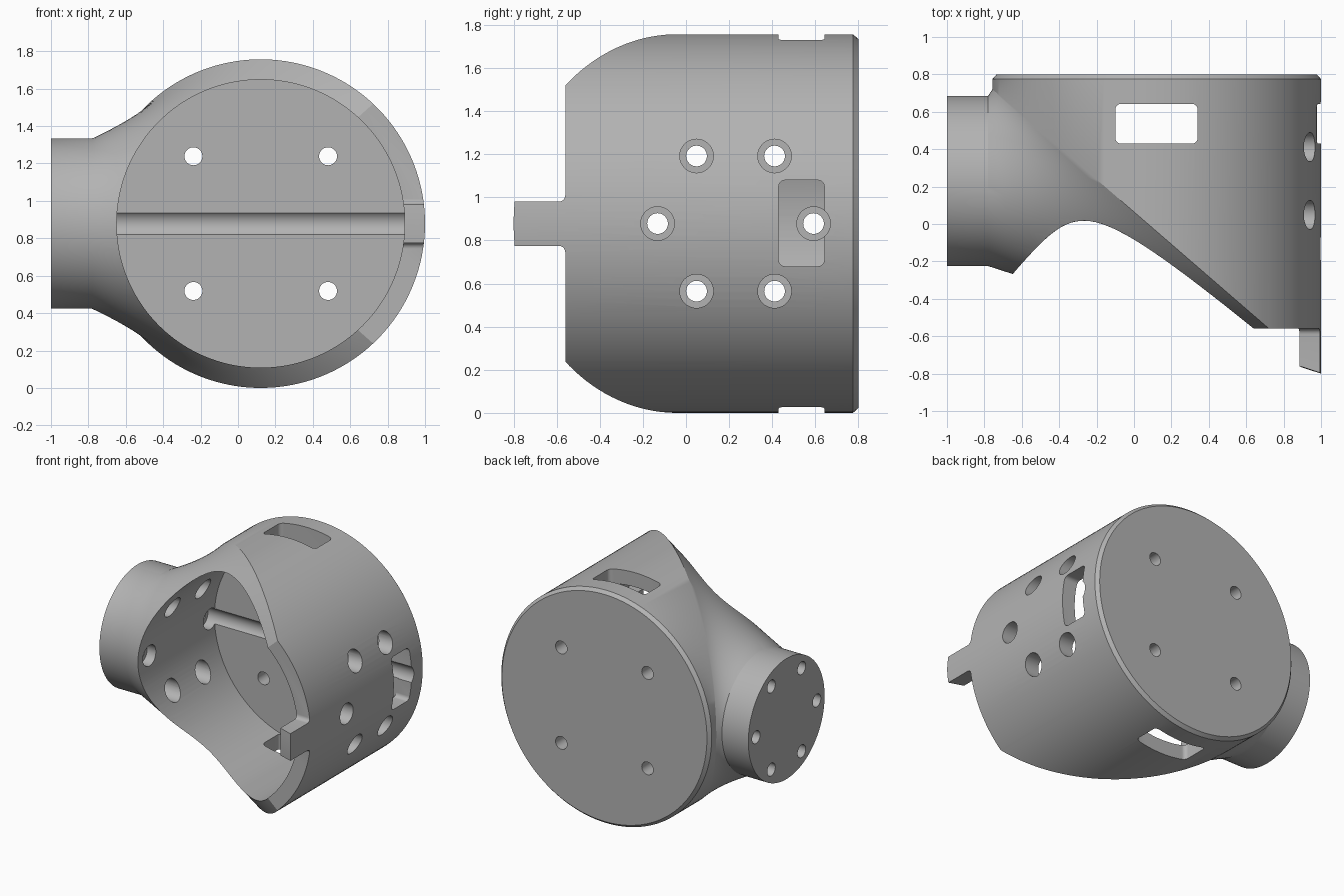
import bpy, bmesh, math
from mathutils import Vector

if "Cube" in bpy.data.objects:
    bpy.data.objects.remove(bpy.data.objects["Cube"])

# Main dimensions
CX, CZ, R = 0.1215, 0.8785, 0.8785      # cup axis (along y) and radius
BORE, FLOOR, BACK = 0.77, 0.645, 0.80   # cavity radius, cavity floor, rear face
TY, TR = 0.23, 0.455                    # side tube axis (along x) and radius
LIP = -0.56                             # flat front edge
SEG = 144

grey = bpy.data.materials.new("plain_grey")
grey.use_nodes = True
colour = (0.45, 0.45, 0.45, 1)
grey.diffuse_color = colour
grey.node_tree.nodes["Principled BSDF"].inputs["Base Color"].default_value = colour


def skin(name, rings):
    """Closed solid from a list of rings with equal point counts."""
    bm = bmesh.new()
    rows = [[bm.verts.new(p) for p in ring] for ring in rings]
    n = len(rows[0])
    for a, b in zip(rows, rows[1:]):
        for i in range(n):
            j = (i + 1) % n
            bm.faces.new((a[i], a[j], b[j], b[i]))
    bm.faces.new(rows[0])
    bm.faces.new(rows[-1])
    bmesh.ops.recalc_face_normals(bm, faces=bm.faces)
    mesh = bpy.data.meshes.new(name)
    bm.to_mesh(mesh)
    bm.free()
    mesh.materials.append(grey)
    obj = bpy.data.objects.new(name, mesh)
    bpy.context.scene.collection.objects.link(obj)
    return obj


def place(axis, along, u, v):
    """Point at a distance along an axis; u, v are the other axes in xyz order."""
    p = [u, v]
    p.insert(axis, along)
    return Vector(p)


def rod(name, axis, lo, hi, u, v, radius, seg=40):
    angles = [2 * math.pi * i / seg for i in range(seg)]
    return skin(name, [[place(axis, a, u + radius * math.cos(t), v + radius * math.sin(t))
                        for t in angles] for a in (lo, hi)])


def rounded_block(name, axis, lo, hi, u0, u1, v0, v1, r=0.03, steps=6):
    corners = ((u1 - r, v1 - r), (u0 + r, v1 - r), (u0 + r, v0 + r), (u1 - r, v0 + r))
    outline = []
    for k, (u, v) in enumerate(corners):
        for i in range(steps + 1):
            t = math.pi / 2 * (k + i / steps)
            outline.append((u + r * math.cos(t), v + r * math.sin(t)))
    return skin(name, [[place(axis, a, u, v) for u, v in outline] for a in (lo, hi)])


# Body: side tube, ruled flare to the slanted cup section, cup wall, rear chamfer
turn = [2 * math.pi * (i + 0.5) / SEG for i in range(SEG)]


def tube_ring(x):
    return [Vector((x, TY + TR * math.cos(t), CZ + TR * math.sin(t))) for t in turn]


def cup_ring(y, radius):
    return [Vector((CX - radius * math.cos(t), y, CZ + radius * math.sin(t))) for t in turn]


shoulder = tube_ring(-0.78)
slant = [Vector((CX - R * math.cos(t), -0.04 + 0.76 * math.cos(t), CZ + R * math.sin(t)))
         for t in turn]
FLARE = 12
rings = [tube_ring(-1.0)]
rings += [[a.lerp(b, k / FLARE) for a, b in zip(shoulder, slant)] for k in range(FLARE + 1)]
rings += [cup_ring(BACK - 0.025, R), cup_ring(BACK, R - 0.022)]
body = skin("housing_body", rings)

# Cavity
cutters = [rod("cavity", 1, -2, FLOOR, CX, CZ, BORE, SEG)]

# Front trimmed flat above and below the locating tab
for z0, z1 in ((0.98, 3.0), (-1.2, 0.775)):
    cutters.append(rounded_block("front_trim", 0, -0.2, 2, -2, LIP, z0, z1))

# Slots in the top, bottom and side walls
for lo, hi in ((1.5, 2.3), (-0.5, 0.25)):
    cutters.append(rounded_block("wall_slot", 2, lo, hi, -0.1, 0.34, 0.43, 0.642))
cutters.append(rounded_block("side_slot", 0, 0.75, 1.5, 0.43, 0.642, 0.68, 1.08))

# Six tube screw holes, each with a wide driver passage through the far wall
for k in range(6):
    a = math.pi / 3 * k
    y, z = TY + 0.362 * math.cos(a), CZ + 0.362 * math.sin(a)
    cutters.append(rod("driver_passage", 0, -0.72, 1.5, y, z, 0.078))
    cutters.append(rod("tube_screw_hole", 0, -1.5, 0, y, z, 0.048))

# Four rear screw holes
for sx in (-1, 1):
    for sz in (-1, 1):
        cutters.append(rod("rear_screw_hole", 1, 0.4, 1.2, CX + 0.36 * sx, CZ + 0.36 * sz, 0.048))

bpy.ops.object.select_all(action="DESELECT")
body.select_set(True)
bpy.context.view_layer.objects.active = body
for cutter in cutters:
    cutter.hide_render = True
    mod = body.modifiers.new("cut", "BOOLEAN")
    mod.operation = "DIFFERENCE"
    mod.solver = "EXACT"
    mod.object = cutter
    bpy.ops.object.modifier_apply(modifier=mod.name)
    bpy.data.objects.remove(cutter)

bpy.ops.object.shade_smooth_by_angle(angle=math.radians(25))
